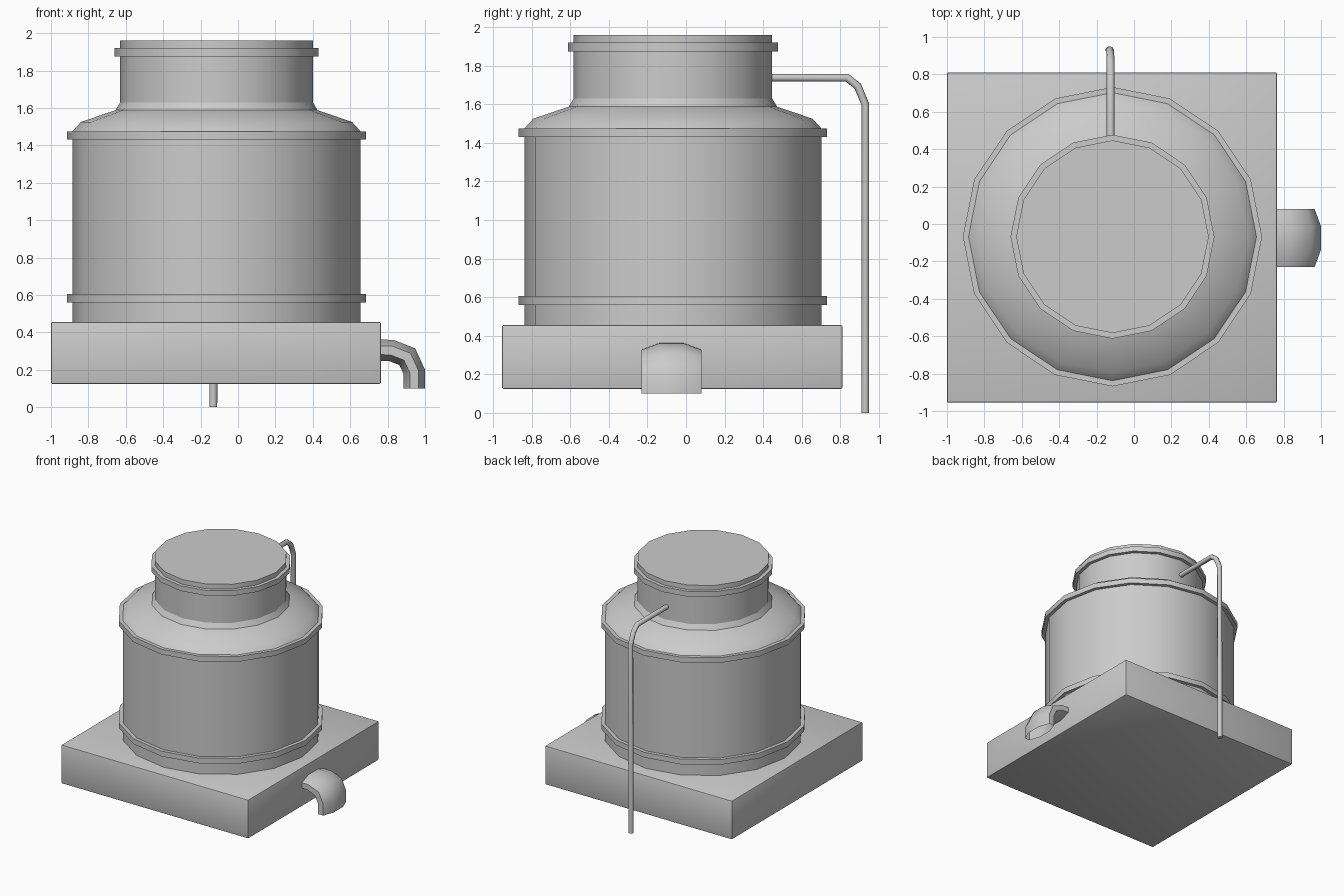
import bpy, bmesh, math
from mathutils import Vector

cube = bpy.data.objects.get("Cube")
if cube:
    bpy.data.objects.remove(cube, do_unlink=True)

grey = bpy.data.materials.new("plain grey")
grey.use_nodes = True
COLOR = (0.6, 0.6, 0.6, 1)
grey.diffuse_color = COLOR
grey.node_tree.nodes["Principled BSDF"].inputs["Base Color"].default_value = COLOR

CENTRE = Vector((-0.115, -0.068, 0))


def add_object(name, bm, angle=30):
    mesh = bpy.data.meshes.new(name)
    bm.to_mesh(mesh)
    bm.free()
    mesh.materials.append(grey)
    obj = bpy.data.objects.new(name, mesh)
    bpy.context.collection.objects.link(obj)
    bpy.ops.object.select_all(action='DESELECT')
    obj.select_set(True)
    bpy.context.view_layer.objects.active = obj
    bpy.ops.object.shade_smooth_by_angle(angle=math.radians(angle))
    return obj


def skin(bm, rings, caps=(True, True)):
    """Join successive rings of points with quads."""
    loops = [[bm.verts.new(p) for p in ring] for ring in rings]
    n = len(loops[0])
    for a, b in zip(loops, loops[1:]):
        for i in range(n):
            j = (i + 1) % n
            bm.faces.new((a[i], a[j], b[j], b[i]))
    if caps[0]:
        bm.faces.new(loops[0][::-1])
    if caps[1]:
        bm.faces.new(loops[-1])


def lathe(name, profile, sides=16):
    bm = bmesh.new()
    turns = [2 * math.pi * i / sides for i in range(sides)]
    skin(bm, [[CENTRE + Vector((r * math.cos(t), r * math.sin(t), z)) for t in turns]
              for r, z in profile])
    return add_object(name, bm)


def tube(name, path, side, half_wide, half_thick, phase=0, caps=(True, True)):
    """Sweep an eight-sided oval along a planar path; side is the plane's normal."""
    path = [Vector(p) for p in path]
    side = Vector(side)
    rings = []
    for i, p in enumerate(path):
        before = (p - path[max(i - 1, 0)]).normalized()
        after = (path[min(i + 1, len(path) - 1)] - p).normalized()
        along = (before + after).normalized()
        mitre = 1.0
        if before.length and after.length:
            mitre = 1 / along.dot(after)
        up = side.cross(along)
        turns = [2 * math.pi * (k + phase) / 8 for k in range(8)]
        grow = 1 / math.cos(math.pi / 8) if phase else 1
        rings.append([p + side * (half_wide * grow * math.cos(t))
                      + up * (half_thick * grow * mitre * math.sin(t)) for t in turns])
    bm = bmesh.new()
    skin(bm, rings, caps)
    bmesh.ops.recalc_face_normals(bm, faces=bm.faces)
    return add_object(name, bm, 50)


# Square plinth with slightly softened edges
bm = bmesh.new()
bmesh.ops.create_cube(bm, size=1)
bmesh.ops.scale(bm, vec=(1.765, 1.765, 0.33), verts=bm.verts)
bmesh.ops.translate(bm, vec=(-0.118, -0.072, 0.29), verts=bm.verts)
bmesh.ops.bevel(bm, geom=bm.edges[:], offset=0.008, segments=2, affect='EDGES', profile=0.5)
add_object("plinth", bm)

# Tank body, shoulder and neck
lathe("tank", [(0.77, 0.44), (0.77, 1.475), (0.725, 1.525), (0.54, 1.588),
               (0.515, 1.63), (0.515, 1.96)])

# Raised bands round the tank and neck
for name, radius, low, high in (("lower_band", 0.80, 0.56, 0.605),
                                ("upper_band", 0.80, 1.43, 1.475),
                                ("neck_band", 0.545, 1.875, 1.92)):
    lathe(name, [(radius, low), (radius, high)])

# Thin pipe leaving the neck and dropping behind the plinth
tube("back_pipe", [(-0.125, 0.40, 1.738), (-0.125, 0.835, 1.738), (-0.126, 0.89, 1.695),
                   (-0.128, 0.93, 1.60), (-0.132, 0.93, 0)], (1, 0, 0), 0.021, 0.02)

# Wide flattened outlet elbow, open at the mouth
tube("outlet_elbow", [(0.75, -0.075, 0.305), (0.82, -0.075, 0.303), (0.905, -0.075, 0.27),
                      (0.942, -0.075, 0.19), (0.942, -0.075, 0.10)],
     (0, 1, 0), 0.155, 0.057, 0.5, (True, False))
